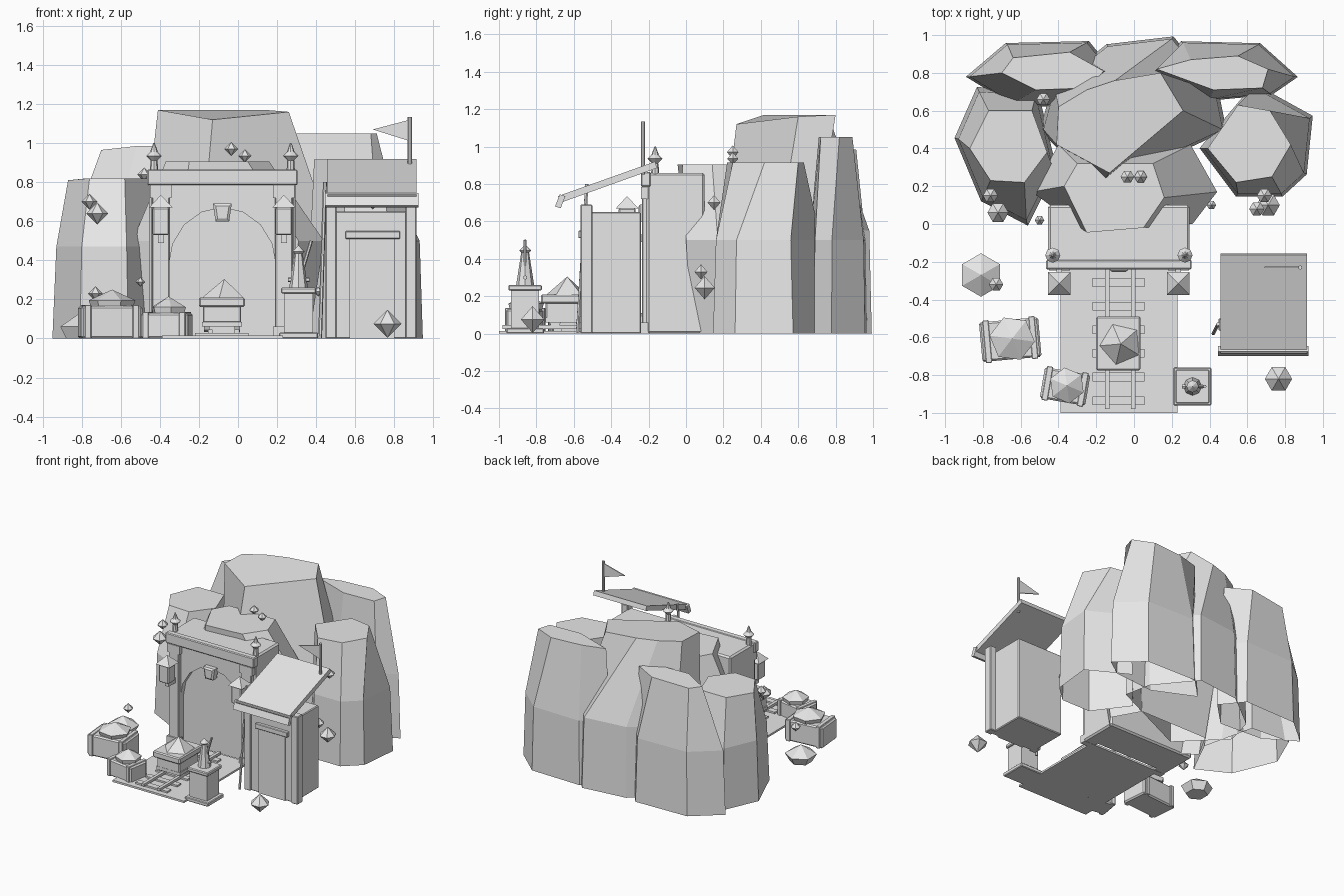
import bpy, bmesh, math
from mathutils import Matrix, Vector

cube = bpy.data.objects.get("Cube")
if cube:
    bpy.data.objects.remove(cube, do_unlink=True)

grey = bpy.data.materials.new("stone grey")
grey.use_nodes = True
grey.diffuse_color = (0.8, 0.8, 0.8, 1)
grey.node_tree.nodes["Principled BSDF"].inputs["Base Color"].default_value = (0.8, 0.8, 0.8, 1)


def finish(name, bm, bevel=0, matrix=None):
    """Turn a bmesh into a flat shaded object."""
    if bevel:
        bmesh.ops.bevel(bm, geom=bm.edges[:], offset=bevel, segments=1, affect="EDGES")
    if matrix:
        bm.transform(matrix)
    bmesh.ops.recalc_face_normals(bm, faces=bm.faces[:])
    mesh = bpy.data.meshes.new(name)
    bm.to_mesh(mesh)
    bm.free()
    mesh.materials.append(grey)
    obj = bpy.data.objects.new(name, mesh)
    bpy.context.collection.objects.link(obj)
    return obj


def box(name, x, y, z, bevel=0, matrix=None):
    """Box from its (low, high) ranges."""
    bm = bmesh.new()
    bmesh.ops.create_cube(bm, size=1)
    for v in bm.verts:
        v.co = [(a + b) / 2 + c * (b - a) for (a, b), c in zip((x, y, z), v.co)]
    return finish(name, bm, bevel, matrix)


def loft(name, rings, closed_base=True):
    """Skin between rings of equal length, closed at the end."""
    bm = bmesh.new()
    loops = [[bm.verts.new(p) for p in ring] for ring in rings]
    for low, high in zip(loops, loops[1:]):
        for i in range(len(low)):
            j = (i + 1) % len(low)
            bm.faces.new((low[i], low[j], high[j], high[i]))
    if closed_base:
        bm.faces.new(loops[0][::-1])
    bm.faces.new(loops[-1])
    return finish(name, bm)


def cone(name, at, r1, r2, height, sides, turn=0.0, matrix=None):
    """Cone or cylinder standing on a point."""
    bm = bmesh.new()
    place = Matrix.Translation(Vector(at) + Vector((0, 0, height / 2))) @ Matrix.Rotation(turn, 4, "Z")
    bmesh.ops.create_cone(bm, cap_ends=True, segments=sides, radius1=r1, radius2=r2,
                          depth=height, matrix=place)
    return finish(name, bm, 0, matrix)


def rod(name, start, end, radius, sides=6):
    a, b = Vector(start), Vector(end)
    aim = Matrix.Translation(a) @ (b - a).to_track_quat("Z", "Y").to_matrix().to_4x4()
    return cone(name, (0, 0, 0), radius, radius, (b - a).length, sides, 0, aim)


def crystal(name, at, r, sides=6):
    """Two cones base to base."""
    bm = bmesh.new()
    ring = [bm.verts.new((r * math.cos(a), r * math.sin(a), 0))
            for a in (i * math.tau / sides for i in range(sides))]
    for tip in (bm.verts.new((0, 0, r)), bm.verts.new((0, 0, -r))):
        for i in range(sides):
            bm.faces.new((ring[i], ring[(i + 1) % sides], tip))
    return finish(name, bm, 0, Matrix.Translation(at))


def rock(name, belt, crown, top, foot=1.0, mid=0.5):
    """Open-bottomed cliff from a belt outline, a crown (x, y[, z offset]) and a scaled foot."""
    cx = sum(p[0] for p in belt) / len(belt)
    cy = sum(p[1] for p in belt) / len(belt)
    base = [(cx + (p[0] - cx) * foot, min(1, cy + (p[1] - cy) * foot), 0) for p in belt]
    waist = [(p[0], p[1], mid) for p in belt]
    cap = [(p[0], p[1], top + (p[2] if len(p) > 2 else 0)) for p in crown]
    return loft(name, [base, waist, cap], closed_base=False)


# Cliffs
rock("peak_rock",
     [(-.48, .5), (-.18, .2), (.47, .5), (.43, .7), (.2, .98), (-.14, .94), (-.42, .72)],
     [(-.41, .42), (-.13, .27, -.05), (.26, .6, -.01), (.14, .8), (-.1, .76), (-.25, .71), (-.4, .62)],
     1.17, 1.04, .55)
rock("left_rock",
     [(-.93, .45), (-.8, .14), (-.57, .02), (-.43, .3), (-.52, .68), (-.82, .7)],
     [(-.87, .4, -.01), (-.76, .23), (-.58, .22), (-.46, .38), (-.54, .6), (-.77, .6)], .82, 1.08, .47)
rock("right_rock",
     [(.37, .4), (.55, .16), (.78, .16), (.9, .27), (.93, .56), (.64, .72)],
     [(.39, .4), (.54, .22), (.73, .25), (.83, .42), (.72, .6), (.55, .63)], .915, 1.07)
rock("back_left_rock",
     [(-.87, .78), (-.64, .64), (-.3, .62), (-.12, .8), (-.25, .96), (-.67, .95)],
     [(-.7, .8, -.02), (-.52, .71), (-.24, .72), (-.16, .81), (-.34, .91), (-.64, .88, -.02)], .985, 1.05)
rock("back_right_rock",
     [(.1, .8), (.4, .66), (.72, .69), (.85, .78), (.66, .95), (.26, .96)],
     [(.12, .82), (.42, .71), (.68, .72), (.71, .82), (.55, .89), (.3, .87)], 1.05, 1.05)
rock("gate_rock",
     [(-.54, .17), (-.3, 0), (.31, 0), (.44, .17), (.3, .42), (-.4, .42)],
     [(-.37, .2), (-.25, -.045), (.05, -.02), (.16, .14), (.1, .32), (-.3, .32)], .905, .84)

# Gate block with a recessed arch
mid_x = -.08
gate = box("gate_block", (-.455, .295), (-.21, .1), (0, .86), .012)
arc = [(mid_x + .275 * math.cos(a), .37 + .3 * math.sin(a)) for a in (i * math.pi / 8 for i in range(9))]
arch = [(mid_x + .275, -.1)] + arc + [(mid_x - .275, -.1)]
cutter = loft("arch_cutter", [[(x, y, z) for x, z in arch] for y in (-.3, -.17)])
cutter.hide_render = True
cut = gate.modifiers.new("arch", "BOOLEAN")
cut.operation, cut.object, cut.solver = "DIFFERENCE", cutter, "EXACT"
bpy.context.view_layer.objects.active = gate
bpy.ops.object.modifier_apply(modifier=cut.name)
bpy.data.objects.remove(cutter, do_unlink=True)

box("gate_lintel", (-.465, .305), (-.24, -.19), (.785, .865), .006)
key = [(-.035, .6), (.035, .6), (.048, .69), (-.048, .69)]
loft("keystone", [[(mid_x + x * s, y, .65 + (z - .65) * s) for x, z in key]
                  for y, s in ((-.2, 1), (-.245, 1), (-.255, .7))])

for side, tag in ((-1, "right"), (1, "left")):
    px = mid_x + side * .315
    box(tag + "_pillar", (px - .045, px + .045), (-.235, -.2), (0, .775), .005)
    box(tag + "_pillar_foot", (px - .055, px + .055), (-.245, -.2), (0, .06))
    box(tag + "_pillar_head", (px - .055, px + .055), (-.24, -.2), (.72, .785))
    # Lantern on a bracket
    box(tag + "_lantern_bracket", (px - .015, px + .015), (-.32, -.22), (.49, .53))
    box(tag + "_lantern", (px - .042, px + .042), (-.36, -.27), (.53, .67), .006)
    cone(tag + "_lantern_roof", (px, -.315, .67), .085, 0, .065, 4, math.pi / 4)
    # Finial on the gate top
    fx = mid_x + side * .35
    cone(tag + "_finial_stem", (fx, -.165, .85), .022, .018, .06, 8)
    crystal(tag + "_finial_ball", (fx, -.165, .935), .04, 8)
    cone(tag + "_finial_tip", (fx, -.165, .955), .02, .004, .045, 8)

# Path and track
box("path_slab", (-.39, .23), (-1, -.2), (0, .015))
for i in range(6):
    y = -.935 + i * .125
    box("track_tie", (-.22, .055), (y - .023, y + .023), (.012, .028))
for x in (-.142, -.005):
    box("track_rail", (x - .012, x + .012), (-.98, -.22), (.025, .045))

# Mine cart
box("cart_chassis", (-.185, .02), (-.75, -.51), (.06, .085))
box("cart_tub", (-.18, .015), (-.75, -.51), (.08, .17), .006)
box("cart_rim", (-.2, .035), (-.775, -.49), (.16, .21), .008)
for y in (-.7, -.56):
    for x in (-.16, -.005):
        rod("cart_wheel", (x - .014, y, .065), (x + .014, y, .065), .032, 8)
cone("cart_ore", (-.07, -.635, .21), .112, 0, .095, 5, .4)

# Crates filled with ore
for tag, x, y, w, d, h, turn in (("large", -.655, -.612, .157, .105, .165, .09),
                                 ("small", -.365, -.86, .122, .083, .13, -.17)):
    spot = Matrix.Translation((x, y, 0)) @ Matrix.Rotation(turn, 4, "Z")
    box(tag + "_crate", (-w, w), (-d, d), (0, h), .01, spot)
    for s in (-.78, .78):
        box(tag + "_crate_band", (s * w - .016, s * w + .016), (-d - .008, d + .008), (0, h + .006), .003, spot)
    peak = Matrix.Translation((x + .01, y + .005, h)) @ Matrix.Rotation(turn, 4, "Z")
    cone(tag + "_crate_ore_base", (0, 0, 0), d * 1.05, d * 1.15, .03, 6, .3, peak)
    cone(tag + "_crate_ore", (0, 0, .03), d * 1.15, 0, .055, 6, .3, peak)

# Pedestal with a lever
px, py = .31, -.86
box("pedestal_foot", (px - .1, px + .1), (py - .1, py + .1), (0, .03), .005)
box("pedestal_body", (px - .075, px + .075), (py - .075, py + .075), (.03, .23))
box("pedestal_cap", (px - .09, px + .09), (py - .09, py + .09), (.23, .26), .006)
cone("lever_stand", (px, py, .26), .048, .02, .18, 8)
crystal("lever_hub", (px, py, .445), .032, 8)
rod("lever_axle", (px - .055, py, .3), (px + .055, py, .3), .012)
rod("lever", (px + .005, py, .3), (px + .065, py, .5), .009)

# Booth
box("booth_body", (.47, .87), (-.55, -.24), (0, .65), .006)
box("booth_door", (.57, .8), (-.558, -.54), (0, .51))
box("booth_sign", (.55, .83), (-.575, -.54), (.51, .55), .004)
for x in (.475, .885):
    box("booth_post", (x - .028, x + .028), (-.565, -.5), (0, .69), .005)
slope = [(-.67, .7), (-.155, .885), (-.165, .92), (-.685, .735)]
loft("booth_roof", [[(x, y, z) for y, z in slope] for x in (.458, .915)])
lip = [(-.67, .67), (-.645, .735), (-.675, .745), (-.7, .68)]
loft("booth_roof_lip", [[(x, y, z) for y, z in lip] for x in (.445, .925)])
rod("leaning_pole", (.42, -.58, 0), (.445, -.53, .8), .01)

# Flag
rod("flag_pole", (.88, -.23, .85), (.88, -.23, 1.135), .011, 8)
pennant = [(.88, 1.12), (.69, 1.07), (.88, 1.01)]
loft("flag", [[(x, y, z) for x, z in pennant] for y in (-.234, -.226)])

# Crystals and loose stone
cone("loose_stone_base", (-.81, -.27, 0), .08, .115, .06, 6)
cone("loose_stone", (-.81, -.27, .06), .115, 0, .07, 6)
for x, y, z, r in ((-.76, .15, .7, .04), (-.72, .06, .64, .056), (-.73, -.32, .23, .038),
                   (-.035, .25, .97, .036), (.035, .25, .935, .034), (-.48, .66, .84, .036),
                   (-.5, .02, .29, .025), (.65, .08, .33, .04), (.71, .1, .245, .062),
                   (.69, .15, .7, .04), (.41, .1, .24, .025), (.765, -.82, .075, .072)):
    crystal("crystal", (x, y, z), r)
